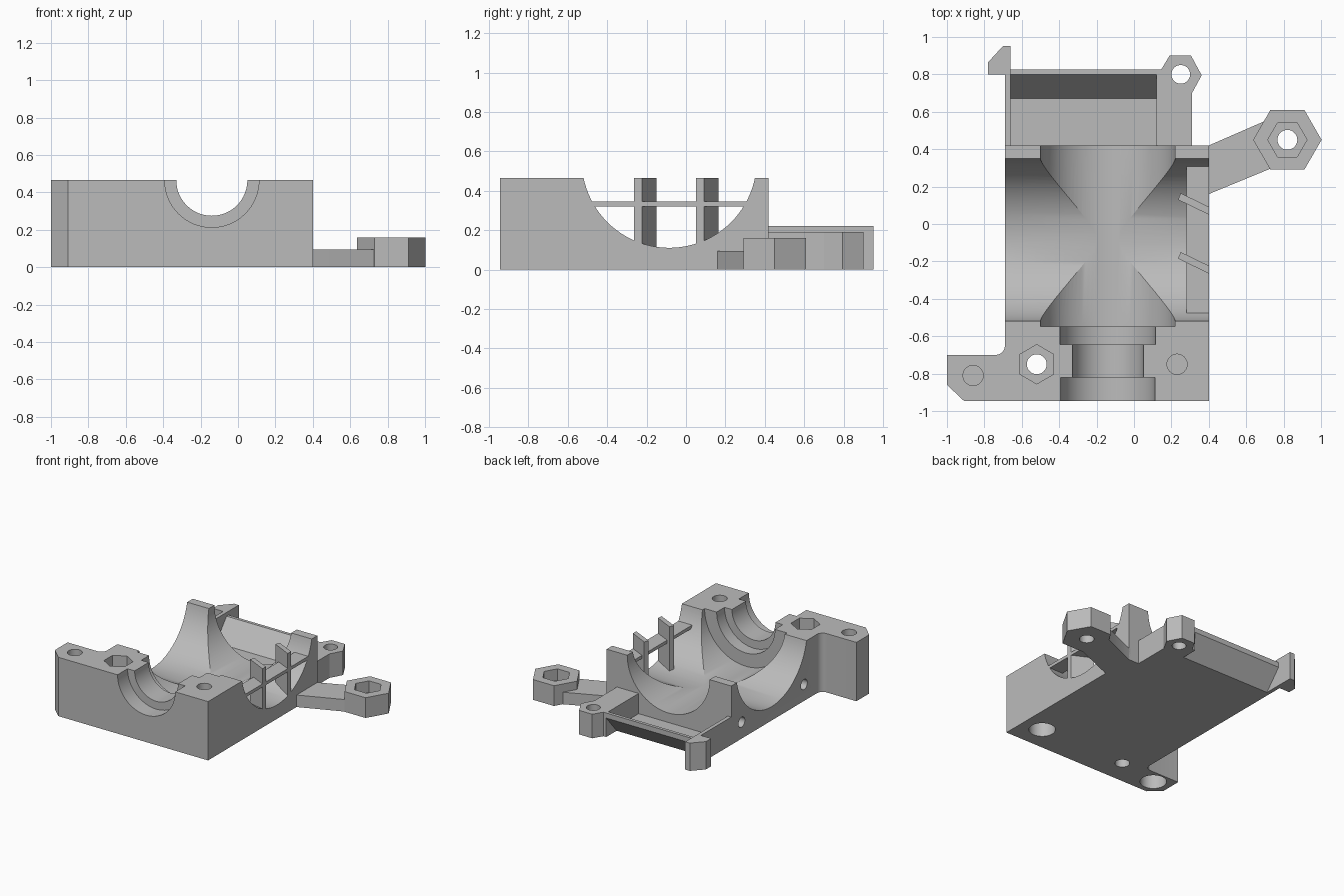
import bpy, bmesh, math
from mathutils import Matrix, Vector

cube = bpy.data.objects.get("Cube")
if cube:
    bpy.data.objects.remove(cube, do_unlink=True)

grey = bpy.data.materials.new("plain grey")
grey.use_nodes = True
COLOR = (0.5, 0.5, 0.5, 1)
grey.diffuse_color = COLOR
grey.node_tree.nodes["Principled BSDF"].inputs["Base Color"].default_value = COLOR


def finish(name, bm):
    bmesh.ops.recalc_face_normals(bm, faces=bm.faces)
    mesh = bpy.data.meshes.new(name)
    bm.to_mesh(mesh)
    bm.free()
    mesh.materials.append(grey)
    obj = bpy.data.objects.new(name, mesh)
    bpy.context.collection.objects.link(obj)
    return obj


def prism(name, outline, low, high, axis="Z"):
    """Extrude an outline: (x, y) along Z, or (y, z) along X."""
    bm = bmesh.new()
    place = (lambda a, b, h: (a, b, h)) if axis == "Z" else (lambda a, b, h: (h, a, b))
    face = bm.faces.new([bm.verts.new(place(a, b, low)) for a, b in outline])
    new = bmesh.ops.extrude_face_region(bm, geom=[face])["geom"]
    shift = Vector(place(0, 0, high - low))
    bmesh.ops.translate(bm, vec=shift, verts=[v for v in new if isinstance(v, bmesh.types.BMVert)])
    return finish(name, bm)


def box(name, x0, x1, y0, y1, z0, z1):
    return prism(name, [(x0, y0), (x1, y0), (x1, y1), (x0, y1)], z0, z1)


def rod(name, axis, center, radius, low, high, sides=40):
    """Cylinder along an axis; center gives the two other coordinates."""
    bm = bmesh.new()
    bmesh.ops.create_cone(bm, cap_ends=True, segments=sides, radius1=radius,
                          radius2=radius, depth=high - low)
    a, b = center
    mid = (low + high) / 2
    turn, pos = {
        "X": (Matrix.Rotation(math.pi / 2, 4, "Y"), (mid, a, b)),
        "Y": (Matrix.Rotation(math.pi / 2, 4, "X"), (a, mid, b)),
        "Z": (Matrix.Identity(4), (a, b, mid)),
    }[axis]
    bm.transform(Matrix.Translation(pos) @ turn)
    return finish(name, bm)


def hexagon(center, radius, start=0):
    return [(center[0] + radius * math.cos(start + k * math.pi / 3),
             center[1] + radius * math.sin(start + k * math.pi / 3)) for k in range(6)]


def cut(target, cutters):
    bpy.context.view_layer.objects.active = target
    for cutter in cutters:
        cutter.hide_render = True
        mod = target.modifiers.new("cut", "BOOLEAN")
        mod.operation = "DIFFERENCE"
        mod.solver = "EXACT"
        mod.object = cutter
        bpy.ops.object.modifier_apply(modifier=mod.name)
        bpy.data.objects.remove(cutter, do_unlink=True)


TOP = 0.465
BORE_X = -0.14

# Main housing with its chamfered, filleted side flange
fillet = [(-0.74 + 0.05 * math.sin(t * math.pi / 12), -0.65 - 0.05 * math.cos(t * math.pi / 12))
          for t in range(7)]
housing = prism("housing", [(-0.91, -0.945), (0.4, -0.945), (0.4, 0.42), (-0.69, 0.42)]
                + fillet[::-1] + [(-1, -0.70), (-1, -0.86)], 0, TOP)

# Crossing cavities and stepped bearing seat
cutters = [
    rod("cross_cavity", "X", (-0.085, 0.554), 0.444, -0.8, 0.5, 96),
    rod("long_cavity", "Y", (BORE_X, TOP), 0.36, -0.547, 0.5, 96),
    rod("inner_seat", "Y", (BORE_X, TOP), 0.255, -0.645, -0.5, 64),
    rod("neck", "Y", (BORE_X, TOP), 0.19, -0.9, -0.6, 64),
    rod("outer_seat", "Y", (BORE_X, TOP), 0.252, -1, -0.82, 64),
]
# Nut trap with through hole
NUT = (-0.52, -0.75)
cutters += [prism("nut_trap", hexagon(NUT, 0.105, math.pi / 6), TOP - 0.12, 0.6),
            rod("nut_hole", "Z", NUT, 0.053, -0.1, 0.5)]
# Screw holes over counterbores, separated by a thin web
for spot in ((0.23, -0.75), (-0.86, -0.81)):
    cutters += [rod("screw_hole", "Z", spot, 0.054, 0.14, 0.6),
                rod("counterbore", "Z", spot, 0.095, -0.1, 0.12)]
# Blind holes in the side wall
for y in (0.29, -0.49):
    cutters.append(rod("side_hole", "X", (y, 0.13), 0.04, -0.8, -0.5))
cut(housing, cutters)

# Grille across the side opening
box("grille_bar", 0.28, 0.4, -0.49, 0.335, 0.32, 0.345)
for number, y in enumerate((0.05, -0.265)):
    prism(f"grille_post_{number + 1}",
          [(0.4, y), (0.4, y + 0.042), (0.25, y + 0.115), (0.235, y + 0.08)], 0.09, TOP)

# Arm with hexagonal nut boss
BOSS = (0.82, 0.45)
arm = prism("arm", [(0.38, 0.152), (0.4, 0.16), (0.74, 0.30), (0.82, 0.45),
                    (0.71, 0.555), (0.4, 0.42), (0.38, 0.42)], 0, 0.095)
boss = prism("arm_boss", hexagon(BOSS, 0.183), 0, 0.16)
for part in (arm, boss):
    cut(part, [prism("boss_trap", hexagon(BOSS, 0.105), 0.07, 0.3),
               rod("boss_hole", "Z", BOSS, 0.053, -0.1, 0.3)])

# Rear tray with leaning back panel
prism("rear_tray", [(0.41, 0), (0.695, 0), (0.825, 0.15), (0.825, 0.19), (0.80, 0.19),
                    (0.67, 0.03), (0.41, 0.03)], -0.67, 0.14, "X")

# Rear side block ending in a screw lug
lug = prism("rear_lug", [(0.12, 0.41), (0.31, 0.41), (0.31, 0.7), (0.362, 0.795), (0.305, 0.9),
                         (0.19, 0.9), (0.145, 0.825), (0.12, 0.825)], 0, 0.19)
cut(lug, [rod("lug_hole", "Z", (0.25, 0.8), 0.05, -0.1, 0.3)])

# Opposite rail and its hook
box("rear_rail", -0.69, -0.66, 0.41, 0.81, 0, 0.22)
prism("rear_hook", [(-0.78, 0.8), (-0.66, 0.8), (-0.66, 0.952), (-0.70, 0.952), (-0.78, 0.865)],
      0, 0.22)

# Smooth bores with crisp edges
bpy.ops.object.select_all(action="DESELECT")
for obj in (housing, arm, boss, lug):
    obj.select_set(True)
bpy.context.view_layer.objects.active = housing
bpy.ops.object.shade_smooth_by_angle(angle=math.radians(25))
